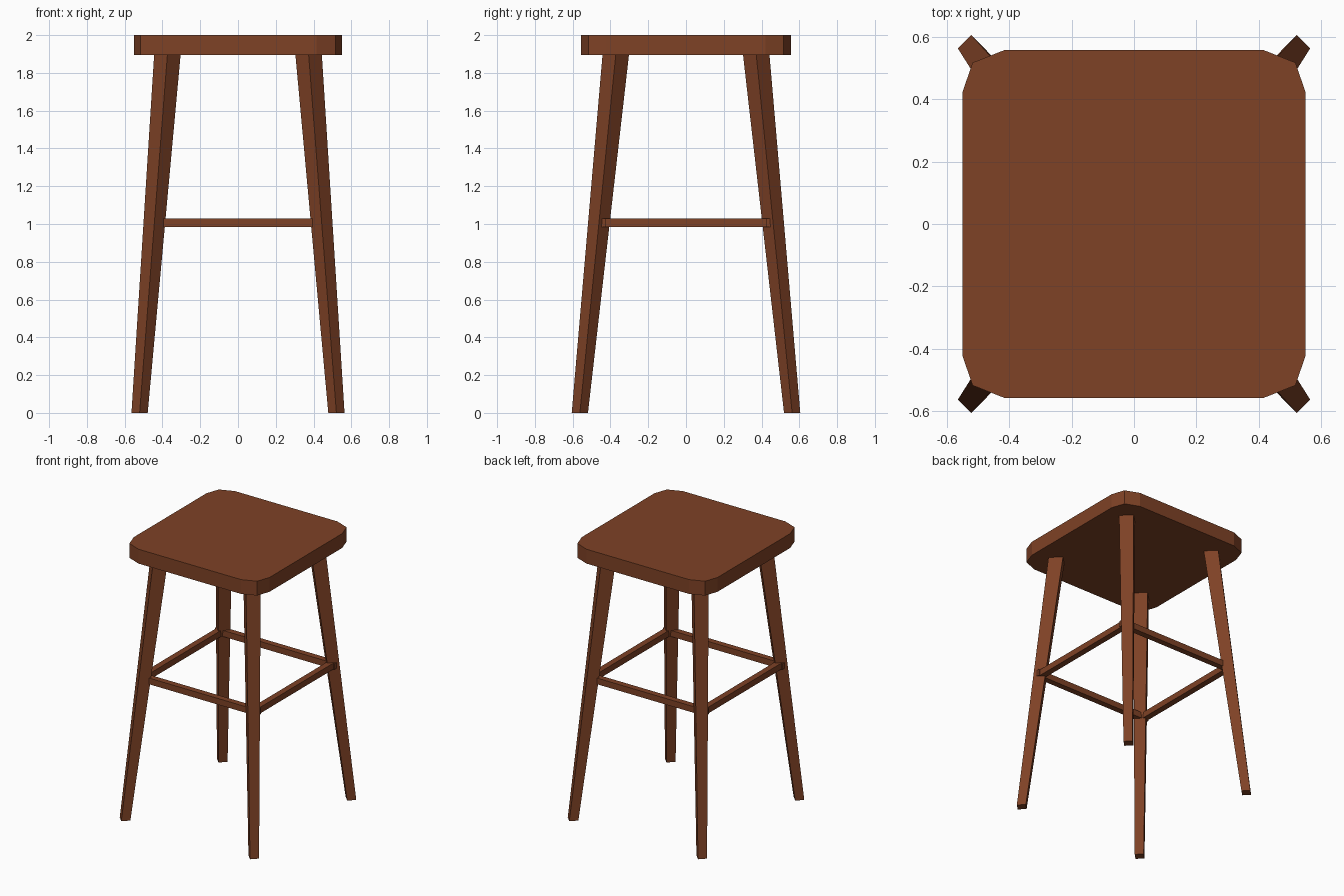
import bpy

cube = bpy.data.objects.get("Cube")
if cube:
    bpy.data.objects.remove(cube, do_unlink=True)

# One wood colour for the whole stool
wood = bpy.data.materials.new("brown_wood")
wood.use_nodes = True
colour = (0.21, 0.054, 0.019, 1)
wood.diffuse_color = colour
wood.node_tree.nodes["Principled BSDF"].inputs["Base Color"].default_value = colour

SEAT_BOTTOM, SEAT_TOP = 1.895, 2.0


def loft(name, bottom, top):
    """Closed solid between two matching anticlockwise rings of points."""
    n = len(bottom)
    faces = [tuple(reversed(range(n))), tuple(range(n, 2 * n))]
    faces += [(i, (i + 1) % n, n + (i + 1) % n, n + i) for i in range(n)]
    mesh = bpy.data.meshes.new(name)
    mesh.from_pydata(bottom + top, [], faces)
    mesh.materials.append(wood)
    obj = bpy.data.objects.new(name, mesh)
    bpy.context.collection.objects.link(obj)
    return obj


def at_height(outline, z):
    return [(x, y, z) for x, y in outline]


def diamond(x, y, r, z):
    return [(x + r, y, z), (x, y + r, z), (x - r, y, z), (x, y - r, z)]


def bar(name, x0, x1, y0, y1, z0, z1):
    outline = [(x0, y0), (x1, y0), (x1, y1), (x0, y1)]
    return loft(name, at_height(outline, z0), at_height(outline, z1))


# Seat: square slab with two-step rounded corners
corner = [(0.55, 0.42), (0.517, 0.517), (0.415, 0.557)]
outline = []
for sx, sy in ((1, 1), (-1, 1), (-1, -1), (1, -1)):
    points = [(x * sx, y * sy) for x, y in corner]
    outline += points if sx * sy > 0 else points[::-1]
loft("seat", at_height(outline, SEAT_BOTTOM), at_height(outline, SEAT_TOP))

# Legs: splayed, tapered, turned diagonally
for side, sx in (("left", 1), ("right", -1)):
    for end, sy in (("front", -1), ("back", 1)):
        loft(f"{end}_{side}_leg",
             diamond(0.521 * sx, 0.562 * sy, 0.043, 0),
             diamond(0.374 * sx, 0.372 * sy, 0.07, SEAT_BOTTOM))

# Rungs joining the legs
for name, s in (("front", -1), ("back", 1)):
    y0, y1 = sorted((0.425 * s, 0.469 * s))
    bar(f"{name}_rung", -0.485, 0.485, y0, y1, 0.985, 1.03)
for name, s in (("right", -1), ("left", 1)):
    x0, x1 = sorted((0.43 * s, 0.475 * s))
    bar(f"{name}_rung", x0, x1, -0.438, 0.438, 0.985, 1.03)
